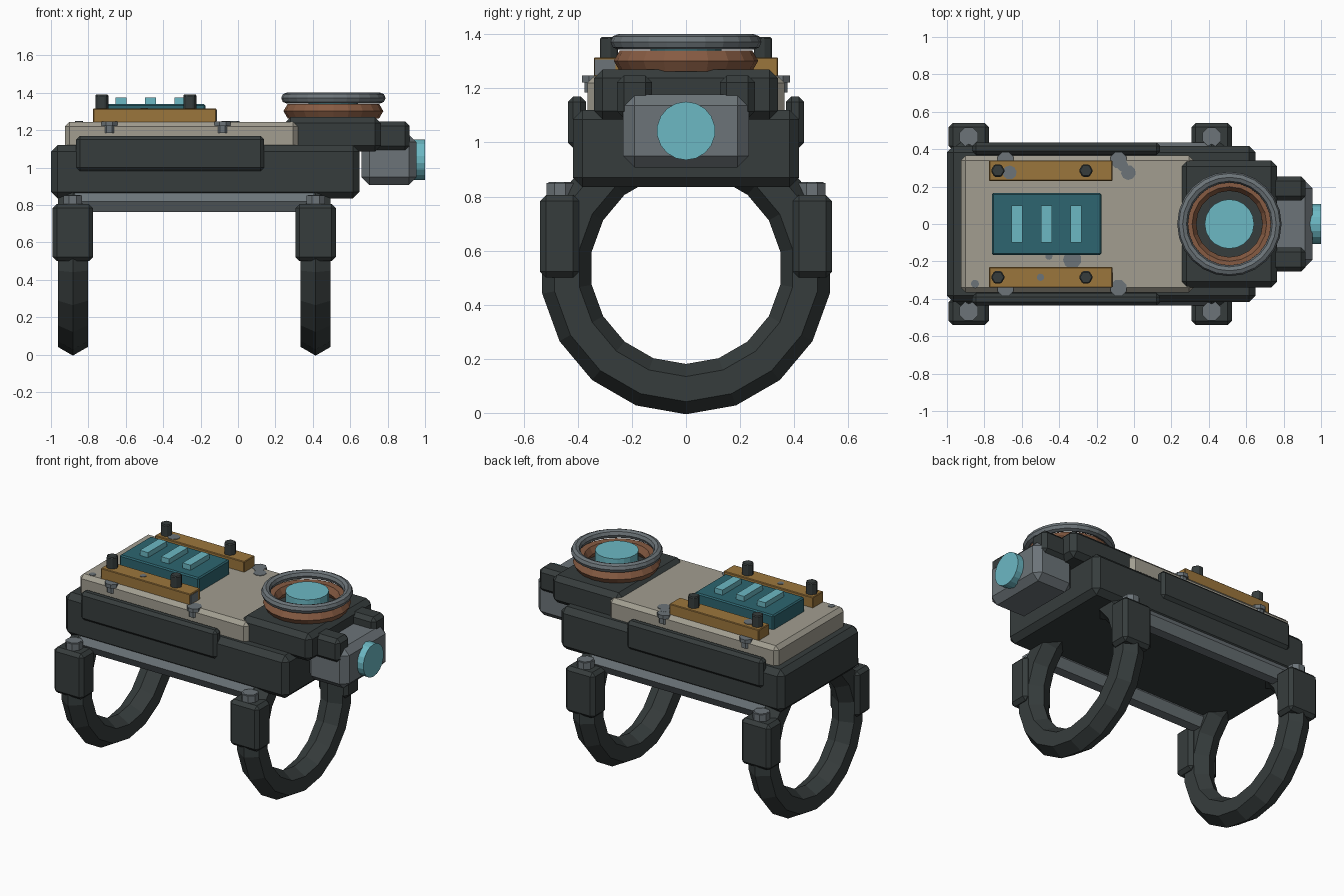
import bpy
from math import pi
from mathutils import Matrix, Euler

old = bpy.data.objects.get("Cube")
if old:
    bpy.data.objects.remove(old, do_unlink=True)


def material(name, rgb):
    m = bpy.data.materials.new(name)
    m.use_nodes = True
    m.diffuse_color = (*rgb, 1)
    bsdf = next(n for n in m.node_tree.nodes if n.type == "BSDF_PRINCIPLED")
    bsdf.inputs["Base Color"].default_value = (*rgb, 1)
    bsdf.inputs["Roughness"].default_value = 0.7
    return m


BLACK = material("charcoal", (0.037, 0.046, 0.046))
GREY = material("steel_grey", (0.15, 0.175, 0.19))
CREAM = material("worn_cream", (0.36, 0.34, 0.28))
GOLD = material("ochre", (0.33, 0.18, 0.045))
TEAL = material("deep_teal", (0.026, 0.13, 0.16))
CYAN = material("glow_cyan", (0.15, 0.48, 0.55))
COPPER = material("copper", (0.24, 0.105, 0.055))


def finish(name, mat, bevel=0):
    ob = bpy.context.object
    ob.name = ob.data.name = name
    ob.data.materials.append(mat)
    if bevel:
        mod = ob.modifiers.new("chamfer", "BEVEL")
        mod.width = bevel
        mod.segments = 1
    return ob


def box(name, mat, x, y, z, bevel=0):
    """Box from (low, high) ranges on each axis."""
    bpy.ops.mesh.primitive_cube_add(size=1)
    ranges = (x, y, z)
    size = [b - a for a, b in ranges]
    mid = [(a + b) / 2 for a, b in ranges]
    mesh = bpy.context.object.data
    mesh.transform(Matrix.Translation(mid) @ Matrix.Diagonal((*size, 1)))
    return finish(name, mat, bevel)


def cylinder(name, mat, center, radius, depth, sides, axis="Z", spin=0, bevel=0):
    bpy.ops.mesh.primitive_cylinder_add(vertices=sides, radius=radius, depth=depth)
    mesh = bpy.context.object.data
    mesh.transform(Matrix.Rotation(spin, 4, "Z"))
    if axis == "X":
        mesh.transform(Matrix.Rotation(pi / 2, 4, "Y"))
    mesh.transform(Matrix.Translation(center))
    return finish(name, mat, bevel)


def torus(name, mat, center, major, minor, sides, section, rot=(0, 0, 0)):
    bpy.ops.mesh.primitive_torus_add(major_radius=major, minor_radius=minor,
                                     major_segments=sides, minor_segments=section)
    mesh = bpy.context.object.data
    mesh.transform(Matrix.Translation(center) @ Euler(rot).to_matrix().to_4x4())
    for p in mesh.polygons:
        p.use_smooth = False
    return finish(name, mat)


def screw(name, x, y, z):
    """Stepped screw: shank with a wider head."""
    cylinder(name + "_shank", GREY, (x, y, z), 0.036, 0.06, 8, spin=pi / 8)
    cylinder(name + "_head", GREY, (x, y, z + 0.02), 0.046, 0.025, 8, spin=pi / 8)


def side_range(s, a, b):
    return tuple(sorted((s * a, s * b)))


# Main body and top cover
box("body", BLACK, (-1, 0.65), (-0.418, 0.418), (0.835, 1.12), 0.035)
box("top_cover", CREAM, (-0.925, 0.32), (-0.365, 0.365), (1.06, 1.245), 0.025)

# Wrist rings with clasps and clasp knobs
for end, x in (("rear", -0.883), ("fore", 0.415)):
    torus(end + "_ring", BLACK, (x, 0, 0.535), 0.447, 0.093, 18, 6, (0, pi / 2, 0))
    for side, s in (("left", 1), ("right", -1)):
        tag = end + "_" + side
        box(tag + "_clasp", BLACK, (x - 0.108, x + 0.108),
            side_range(s, 0.395, 0.54), (0.5, 0.805), 0.022)
        cylinder(tag + "_knob", GREY, (x, s * 0.466, 0.825), 0.054, 0.05, 8, spin=pi / 8)
        cylinder(tag + "_knob_cap", GREY, (x, s * 0.466, 0.838), 0.045, 0.03, 8, spin=pi / 8)

# Parts repeated on both long sides
for side, s in (("left", 1), ("right", -1)):
    box(side + "_side_plate", BLACK, (-0.865, 0.14),
        side_range(s, 0.37, 0.437), (0.98, 1.17), 0.02)
    cylinder(side + "_lower_rail", GREY, (-0.235, s * 0.37, 0.82),
             0.066, 1.3, 6, axis="X")
    box(side + "_ochre_bar", GOLD, (-0.775, -0.115),
        side_range(s, 0.23, 0.34), (1.235, 1.315), 0.004)
    for i, x in enumerate((-0.728, -0.257)):
        cylinder(f"{side}_bar_bolt_{i}", BLACK, (x, s * 0.285, 1.345),
                 0.038, 0.09, 6, spin=pi / 6, bevel=0.006)
    for i, x in enumerate((-0.688, -0.082)):
        screw(f"{side}_cover_screw_{i}", x, s * 0.342, 1.215)
    box(side + "_prong", BLACK, (0.7, 0.918),
        side_range(s, 0.125, 0.255), (1.09, 1.247), 0.025)

# Energy panel with raised strips
box("energy_panel", TEAL, (-0.76, -0.175), (-0.165, 0.165), (1.235, 1.34), 0.008)
for i, x in enumerate((-0.625, -0.468, -0.31)):
    box(f"panel_strip_{i}", CYAN, (x - 0.03, x + 0.03), (-0.1, 0.1), (1.33, 1.374))

# Front head with the round emitter on top
box("head_block", BLACK, (0.25, 0.765), (-0.34, 0.34), (1.085, 1.27), 0.032)
torus("copper_ring", COPPER, (0.51, 0, 1.302), 0.222, 0.045, 20, 6)
torus("steel_ring", GREY, (0.51, 0, 1.372), 0.25, 0.029, 24, 8).data.transform(
    Matrix.Identity(4))
cylinder("emitter_core", CYAN, (0.51, 0, 1.315), 0.132, 0.125, 20)

# Forward lens housing
box("lens_housing", GREY, (0.66, 0.955), (-0.233, 0.233), (0.908, 1.178), 0.042)
cylinder("lens", CYAN, (0.965, 0, 1.043), 0.108, 0.07, 18, axis="X", spin=pi / 18)

# Worn paint chips as thin plates
chips = ((-0.665, 0.275, 0.038, 1.315), (-0.03, 0.275, 0.04, 1.245),
         (-0.06, 0.31, 0.03, 1.245), (-0.33, -0.19, 0.05, 1.245),
         (-0.455, -0.172, 0.02, 1.245), (-0.5, -0.285, 0.02, 1.315),
         (-0.85, -0.32, 0.022, 1.245))
for i, (x, y, r, z) in enumerate(chips):
    cylinder(f"paint_chip_{i}", GREY, (x, y, z), r, 0.006, 9, spin=i)
box("bar_end_chip", GREY, (-0.117, -0.112), (-0.338, -0.26), (1.25, 1.307))
